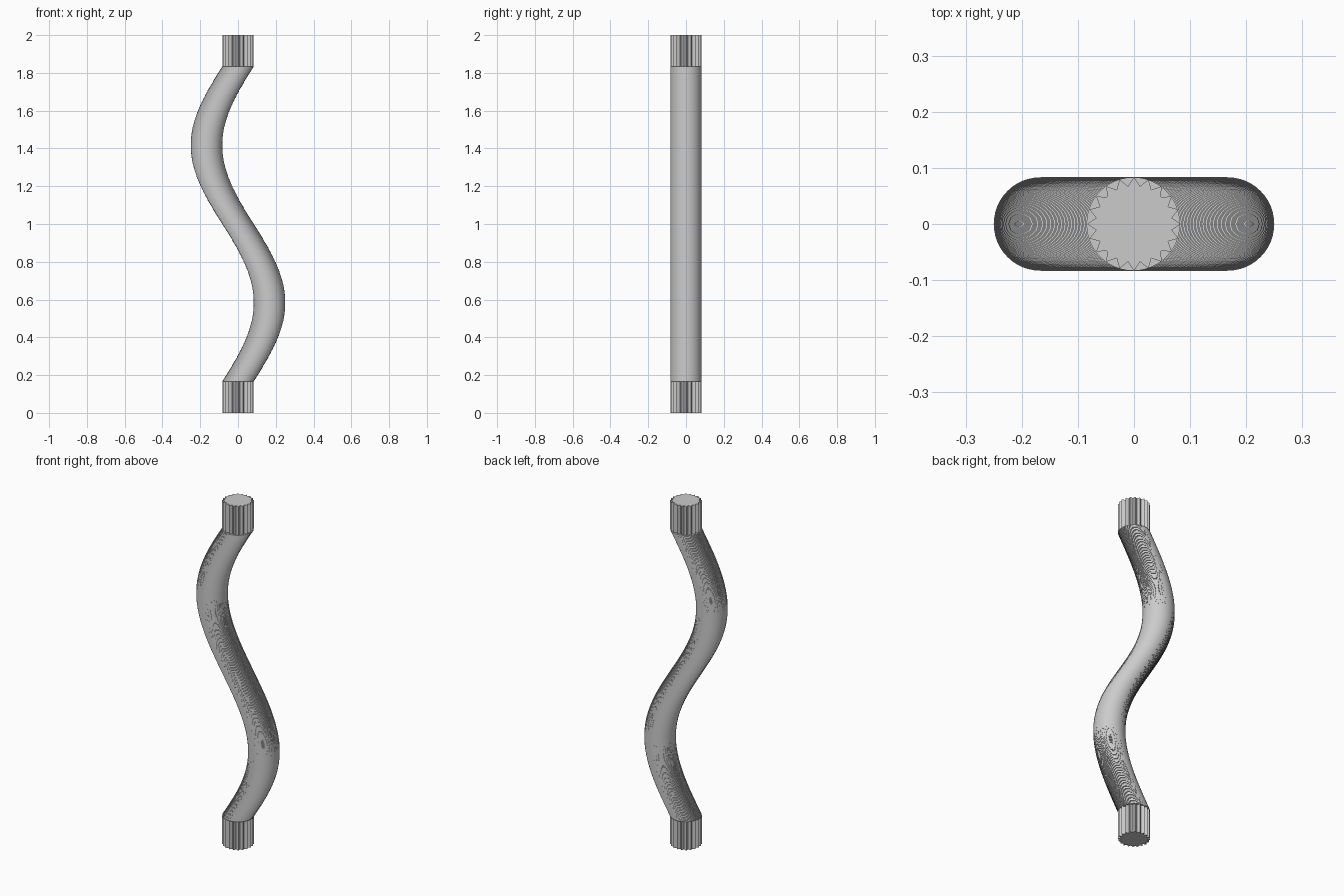
import bpy, bmesh
from math import sin, cos, pi

cube = bpy.data.objects.get("Cube")
if cube:
    bpy.data.objects.remove(cube, do_unlink=True)

RADIUS = 1 / 12      # rod radius and spline tip radius
ROOT = 0.068         # spline root radius
END = 1 / 6          # height of each splined end
SWING = 1 / 6        # sideways swing of the rod
TEETH = 20
LAYERS = 400
SIDES = 48

grey = bpy.data.materials.new("plain grey")
grey.use_nodes = True
colour = (0.6, 0.6, 0.6, 1)
grey.diffuse_color = colour
grey.node_tree.nodes["Principled BSDF"].inputs["Base Color"].default_value = colour


def loft(name, rings):
    """Join equal rings of points into a closed solid with flat caps."""
    bm = bmesh.new()
    loops = [[bm.verts.new(p) for p in ring] for ring in rings]
    for low, high in zip(loops, loops[1:]):
        for i in range(len(low)):
            j = (i + 1) % len(low)
            bm.faces.new((low[i], low[j], high[j], high[i]))
    bm.faces.new(loops[0][::-1])
    bm.faces.new(loops[-1])
    mesh = bpy.data.meshes.new(name)
    bm.to_mesh(mesh)
    bm.free()
    mesh.materials.append(grey)
    obj = bpy.data.objects.new(name, mesh)
    bpy.context.collection.objects.link(obj)
    return obj


def circle(x, z):
    return [(x + RADIUS * cos(2 * pi * i / SIDES), RADIUS * sin(2 * pi * i / SIDES), z)
            for i in range(SIDES)]


def star(z):
    points = []
    for i in range(2 * TEETH):
        r = ROOT if i % 2 else RADIUS
        points.append((r * cos(pi * i / TEETH), r * sin(pi * i / TEETH), z))
    return points


# Splined ends with pointed teeth
loft("lower_spline", [star(0), star(END)])
loft("upper_spline", [star(2 - END), star(2)])

# Wavy rod, a fine stack of discs shifted along one sine wave
step = (2 - 2 * END) / LAYERS
rings = []
for k in range(LAYERS):
    x = SWING * sin(2 * pi * (k + 0.5) / LAYERS)
    rings += [circle(x, END + k * step), circle(x, END + (k + 1) * step)]
rod = loft("wavy_rod", rings)

bpy.ops.object.select_all(action="DESELECT")
rod.select_set(True)
bpy.context.view_layer.objects.active = rod
bpy.ops.object.shade_smooth_by_angle(angle=pi / 6)
